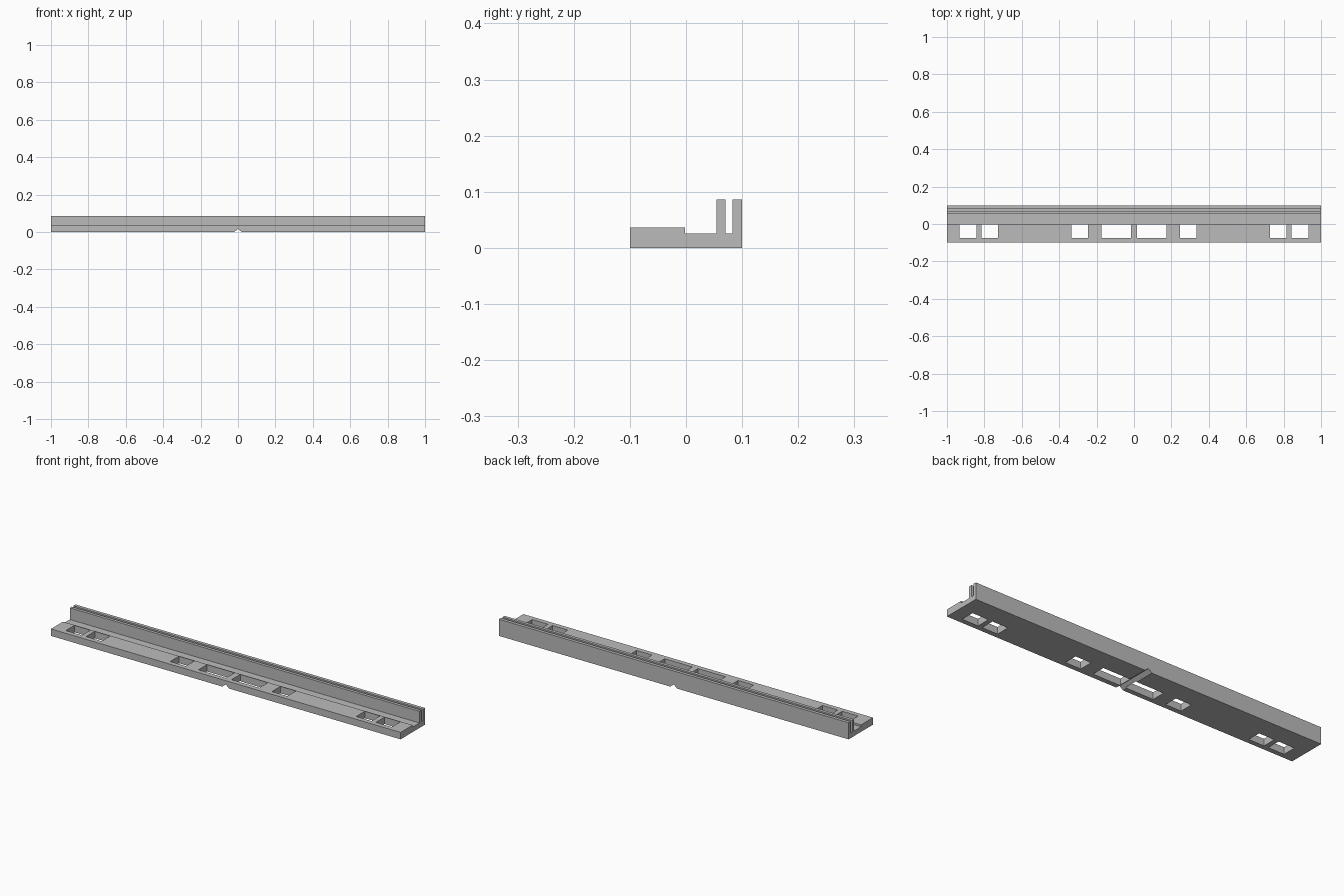
import bpy, bmesh

if "Cube" in bpy.data.objects:
    bpy.data.objects.remove(bpy.data.objects["Cube"])

grey = bpy.data.materials.new("plain grey")
grey.diffuse_color = (0.5, 0.5, 0.5, 1)
grey.use_nodes = True
grey.node_tree.nodes["Principled BSDF"].inputs["Base Color"].default_value = grey.diffuse_color


def prism(name, points, offset, hidden=False):
    """Closed solid made by sweeping a flat outline along an offset."""
    bm = bmesh.new()
    face = bm.faces.new([bm.verts.new(p) for p in points])
    swept = bmesh.ops.extrude_face_region(bm, geom=[face])["geom"]
    bmesh.ops.translate(bm, vec=offset,
                        verts=[v for v in swept if isinstance(v, bmesh.types.BMVert)])
    bmesh.ops.recalc_face_normals(bm, faces=bm.faces)
    mesh = bpy.data.meshes.new(name)
    bm.to_mesh(mesh)
    bm.free()
    mesh.materials.append(grey)
    obj = bpy.data.objects.new(name, mesh)
    bpy.context.collection.objects.link(obj)
    obj.hide_render = hidden
    return obj


# Rail: stepped base with a slotted upright along the back
profile = [(-0.1, 0), (0.1, 0), (0.1, 0.086), (0.083, 0.086), (0.083, 0.026),
           (0.070, 0.026), (0.070, 0.086), (0.054, 0.086), (0.054, 0.026),
           (-0.002, 0.026), (-0.002, 0.036), (-0.1, 0.036)]
rail = prism("slotted_rail", [(-1, y, z) for y, z in profile], (2, 0, 0))

# Cutters: mirrored rectangular windows through the base
cutters = []
for x0, x1 in [(0.016, 0.174), (0.246, 0.335), (0.728, 0.816), (0.841, 0.932)]:
    for s in (-1, 1):
        outline = [(s * x0, -0.075, -0.05), (s * x1, -0.075, -0.05),
                   (s * x1, -0.004, -0.05), (s * x0, -0.004, -0.05)]
        cutters.append(prism("window_cutter", outline, (0, 0, 0.12), True))

# Cutter: V groove across the underside
groove = [(-0.04, -0.2, -0.016), (0.04, -0.2, -0.016), (0, -0.2, 0.016)]
cutters.append(prism("groove_cutter", groove, (0, 0.4, 0), True))

# Apply the cuts, then drop the helpers
for c in cutters:
    mod = rail.modifiers.new("cut", 'BOOLEAN')
    mod.operation = 'DIFFERENCE'
    mod.solver = 'EXACT'
    mod.object = c
bpy.context.view_layer.objects.active = rail
for mod in list(rail.modifiers):
    bpy.ops.object.modifier_apply(modifier=mod.name)
for c in cutters:
    bpy.data.objects.remove(c)
